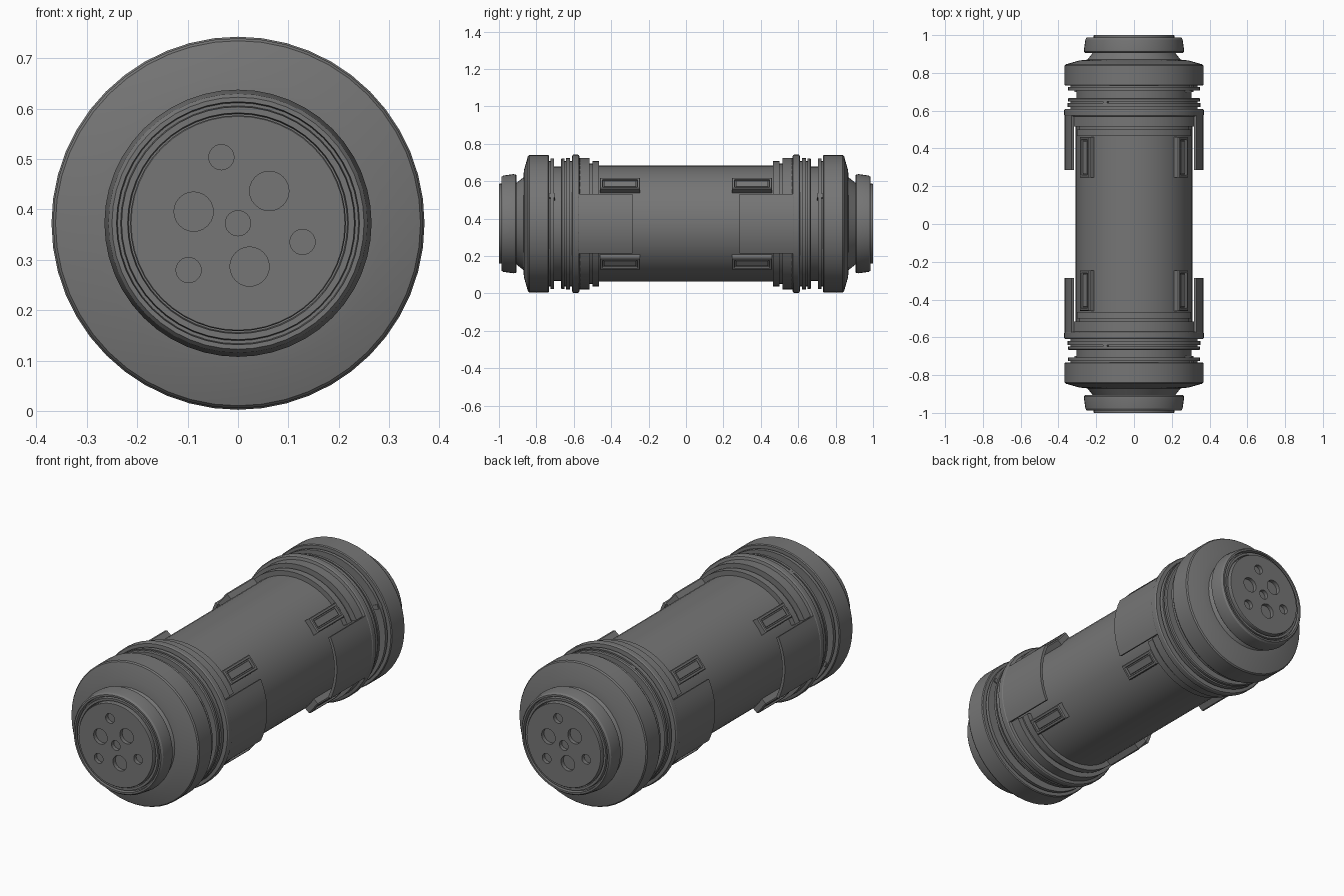
import bpy, bmesh, math
from mathutils import Matrix, Vector

if "Cube" in bpy.data.objects:
    bpy.data.objects.remove(bpy.data.objects["Cube"])

C = 0.3725   # height of the long axis
SEG = 48

dark = bpy.data.materials.new("dark_grey")
dark.diffuse_color = (0.18, 0.18, 0.18, 1)
dark.use_nodes = True
dark.node_tree.nodes["Principled BSDF"].inputs["Base Color"].default_value = dark.diffuse_color


def finish(bm, name, smooth=True):
    bmesh.ops.recalc_face_normals(bm, faces=bm.faces[:])
    me = bpy.data.meshes.new(name)
    bm.to_mesh(me)
    bm.free()
    me.materials.append(dark)
    ob = bpy.data.objects.new(name, me)
    bpy.context.collection.objects.link(ob)
    bpy.ops.object.select_all(action='DESELECT')
    ob.select_set(True)
    bpy.context.view_layer.objects.active = ob
    if smooth:
        bpy.ops.object.shade_smooth_by_angle(angle=math.radians(14))
    return ob


def lathe(name, profile, s=1):
    """Spin (y, r) points about the long axis."""
    bm = bmesh.new()
    rings = []
    for y, r in profile:
        rings.append([bm.verts.new((r * math.cos(2 * math.pi * i / SEG), s * y,
                                    C + r * math.sin(2 * math.pi * i / SEG)))
                      for i in range(SEG)])
    for a, b in zip(rings, rings[1:]):
        for i in range(SEG):
            j = (i + 1) % SEG
            bm.faces.new((a[i], a[j], b[j], b[i]))
    bm.faces.new(rings[0])
    bm.faces.new(rings[-1])
    return finish(bm, name)


def arc_block(name, r0, r1, mid, half, y0, y1, n=10):
    """Curved plate wrapped around the long axis."""
    bm = bmesh.new()
    rows = []
    for i in range(n + 1):
        a = math.radians(mid - half + 2 * half * i / n)
        rows.append([bm.verts.new((r * math.cos(a), y, C + r * math.sin(a)))
                     for r, y in ((r0, y0), (r1, y0), (r1, y1), (r0, y1))])
    for p, q in zip(rows, rows[1:]):
        for k in range(4):
            m = (k + 1) % 4
            bm.faces.new((p[k], p[m], q[m], q[k]))
    bm.faces.new(rows[0])
    bm.faces.new(rows[-1])
    return finish(bm, name)


def clip(name, angle, y):
    """Raised rectangular frame with a sunken slot and a centre bar."""
    a = math.radians(angle)
    bm = bmesh.new()
    bmesh.ops.create_cube(bm, size=1)
    bmesh.ops.scale(bm, vec=(0.08, 0.215, 0.05), verts=bm.verts)
    top = max(bm.faces, key=lambda f: f.calc_center_median().z)
    for inset, depth in ((0.006, 0.0), (0.014, 0.0), (0.002, -0.014), (0.008, 0.0), (0.002, 0.008)):
        bmesh.ops.inset_region(bm, faces=[top], thickness=inset)
        for v in top.verts:
            v.co.z += depth
    # soften the outer rim of the frame
    for v in bm.verts:
        if v.co.z > 0.02 and abs(v.co.x) > 0.039:
            v.co.z -= 0.006
    radial = Vector((math.cos(a), 0, math.sin(a)))
    along = Vector((0, 1, 0))
    side = along.cross(radial)
    pos = Vector((0, y, C)) + radial * 0.317
    m = Matrix((side, along, radial)).transposed().to_4x4()
    bm.transform(Matrix.Translation(pos) @ m)
    return finish(bm, name, False)


# main tube
lathe("main_tube", [(-0.59, 0.31), (0.59, 0.31)])

# stacked collar rings, heavy ring and tapering neck
collar = [(0.568, 0.30), (0.568, 0.352), (0.572, 0.366), (0.578, 0.37),
          (0.602, 0.37), (0.608, 0.366), (0.61, 0.335), (0.62, 0.335), (0.62, 0.352),
          (0.641, 0.352), (0.641, 0.335), (0.649, 0.335), (0.649, 0.35), (0.662, 0.35),
          (0.667, 0.345), (0.667, 0.305), (0.706, 0.305), (0.706, 0.35), (0.724, 0.35),
          (0.724, 0.335), (0.732, 0.335), (0.732, 0.363), (0.737, 0.367), (0.838, 0.367),
          (0.845, 0.362), (0.866, 0.288), (0.870, 0.247), (0.91, 0.215)]
# end cap with grooved rim
cap = [(0.905, 0.20), (0.905, 0.257), (0.912, 0.264), (0.925, 0.265), (0.978, 0.257),
       (0.987, 0.25), (0.987, 0.241), (0.965, 0.239), (0.965, 0.233), (0.985, 0.231),
       (0.985, 0.219), (0.97, 0.217), (0.97, 0.20)]
# pin holes: x, z offset, radius
holes = [(0, 0, 0.025), (-0.088, 0.023, 0.039), (0.062, 0.064, 0.039), (0.023, -0.086, 0.039),
         (-0.033, 0.131, 0.025), (0.128, -0.037, 0.025), (-0.098, -0.093, 0.025)]

for s, tag in ((-1, "front"), (1, "back")):
    lathe(tag + "_collar", collar, s)
    lathe(tag + "_end_cap", cap, s)

    # face disc with sunken pin holes
    face = lathe(tag + "_face_disc", [(0.93, 0.214), (0.997, 0.214), (1.0, 0.212)], s)
    bm = bmesh.new()
    for x, z, r in holes:
        m = Matrix.Translation((-s * x, s * 1.0, C + z)) @ Matrix.Rotation(math.pi / 2, 4, 'X')
        bmesh.ops.create_cone(bm, cap_ends=True, segments=24, radius1=r, radius2=r,
                              depth=0.04, matrix=m)
    cutter = finish(bm, tag + "_hole_cutter", False)
    cutter.hide_render = True
    mod = face.modifiers.new("holes", 'BOOLEAN')
    mod.operation = 'DIFFERENCE'
    mod.solver = 'EXACT'
    mod.object = cutter
    bpy.context.view_layer.objects.active = face
    bpy.ops.object.modifier_apply(modifier="holes")
    bpy.data.objects.remove(cutter)

    # stepped half rings above and below, interrupted at the side panels
    for mid, level in ((90, "top"), (270, "bottom")):
        for k, (r, y0, y1) in enumerate(((0.335, 0.465, 0.50), (0.322, 0.50, 0.517),
                                         (0.352, 0.517, 0.57))):
            arc_block(f"{tag}_{level}_step_{k}", 0.30, r, mid, 64, s * y0, s * y1, 18)

    # thin curved side panels, clips and locking keys
    for mid, side in ((0, "right"), (180, "left")):
        arc_block(f"{tag}_{side}_panel", 0.352, 0.367, mid, 25.8, s * 0.285, s * 0.60)
        for d in (-39.5, 39.5):
            level = "upper" if (d > 0) == (mid == 0) else "lower"
            clip(f"{tag}_{side}_{level}_clip", mid + d, s * 0.353)
        arc_block(f"{tag}_{side}_key", 0.30, 0.345, mid + 26, 2, s * 0.70, s * 0.735, 2)
    arc_block(tag + "_top_key", 0.33, 0.349, 116, 2, s * 0.638, s * 0.652, 2)
